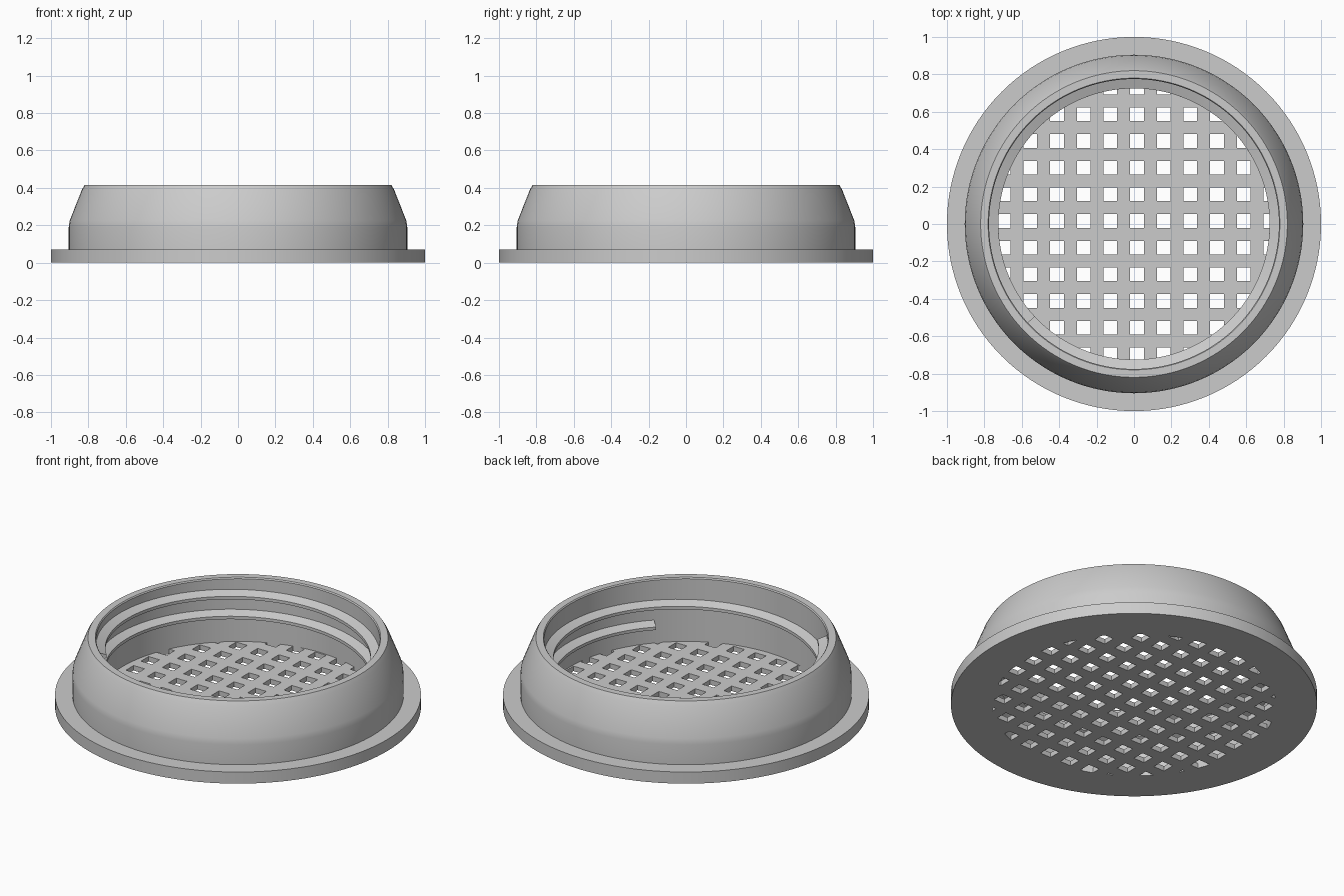
import bpy, bmesh, math
from mathutils import Matrix, Vector

if "Cube" in bpy.data.objects:
    bpy.data.objects.remove(bpy.data.objects["Cube"])

SEGMENTS = 128
INNER = 0.775      # radius of the inner wall
PLATE = 0.03       # thickness of the strainer plate

grey = bpy.data.materials.new("light grey plastic")
grey.use_nodes = True
grey.diffuse_color = (0.6, 0.6, 0.6, 1)
grey.node_tree.nodes["Principled BSDF"].inputs["Base Color"].default_value = (0.6, 0.6, 0.6, 1)


def add_object(name, bm, smooth=None):
    bmesh.ops.recalc_face_normals(bm, faces=bm.faces)
    mesh = bpy.data.meshes.new(name)
    bm.to_mesh(mesh)
    bm.free()
    mesh.materials.append(grey)
    obj = bpy.data.objects.new(name, mesh)
    bpy.context.collection.objects.link(obj)
    bpy.ops.object.select_all(action='DESELECT')
    bpy.context.view_layer.objects.active = obj
    obj.select_set(True)
    if smooth:
        bpy.ops.object.shade_smooth_by_angle(angle=math.radians(smooth))
    return obj


def sweep(bm, sections, closed):
    """Skin a row of equal closed cross-sections."""
    rings = [[bm.verts.new(p) for p in s] for s in sections]
    pairs = list(zip(rings, rings[1:]))
    if closed:
        pairs.append((rings[-1], rings[0]))
    else:
        bm.faces.new(rings[0])
        bm.faces.new(rings[-1])
    for a, b in pairs:
        for i in range(len(a)):
            j = (i + 1) % len(a)
            bm.faces.new((a[i], a[j], b[j], b[i]))


def section(profile, angle, lift=0.0):
    return [Vector((r * math.cos(angle), r * math.sin(angle), z + lift)) for r, z in profile]


# Flange and tapered collar, turned from one profile
collar = [(INNER, 0), (1, 0), (1, 0.07), (0.905, 0.07), (0.905, 0.19), (0.9, 0.225),
          (0.835, 0.39), (0.82, 0.415), (INNER + 0.005, 0.415), (INNER, 0.408)]
bm = bmesh.new()
sweep(bm, [section(collar, math.tau * i / SEGMENTS) for i in range(SEGMENTS)], True)
add_object("flanged_collar", bm, 30)

# Rising screw thread on the inner wall
thread = [(INNER + 0.005, 0.03), (0.725, 0.009), (0.725, -0.009), (INNER + 0.005, -0.03)]
start, end, pitch, steps = math.radians(-42), math.radians(583), 0.12, 220
bm = bmesh.new()
sections = []
for i in range(steps + 1):
    a = start + (end - start) * i / steps
    sections.append(section(thread, a, 0.14 + pitch * (a - start) / math.tau))
sweep(bm, sections, False)
add_object("inner_thread", bm, 30)

# Strainer plate
bm = bmesh.new()
bmesh.ops.create_cone(bm, cap_ends=True, segments=SEGMENTS, radius1=INNER, radius2=INNER,
                      depth=PLATE, matrix=Matrix.Translation((0, 0, PLATE / 2)))
plate = add_object("strainer_plate", bm)

# Square holes in a regular grid
spacing, hole, offset = 0.1425, 0.073, 0.016
bm = bmesh.new()
for i in range(-6, 6):
    for j in range(-6, 6):
        x, y = offset + i * spacing, offset + j * spacing
        nearest = math.hypot(max(abs(x) - hole / 2, 0), max(abs(y) - hole / 2, 0))
        if nearest < INNER - 0.01:
            bmesh.ops.create_cube(bm, size=1, matrix=Matrix.Translation((x, y, 0))
                                  @ Matrix.Diagonal((hole, hole, 0.2, 1)))
cutter = add_object("hole_cutter", bm)
cutter.hide_render = True

cut = plate.modifiers.new("holes", 'BOOLEAN')
cut.operation = 'DIFFERENCE'
cut.solver = 'EXACT'
cut.object = cutter
bpy.context.view_layer.objects.active = plate
bpy.ops.object.modifier_apply(modifier=cut.name)
bpy.data.objects.remove(cutter)
